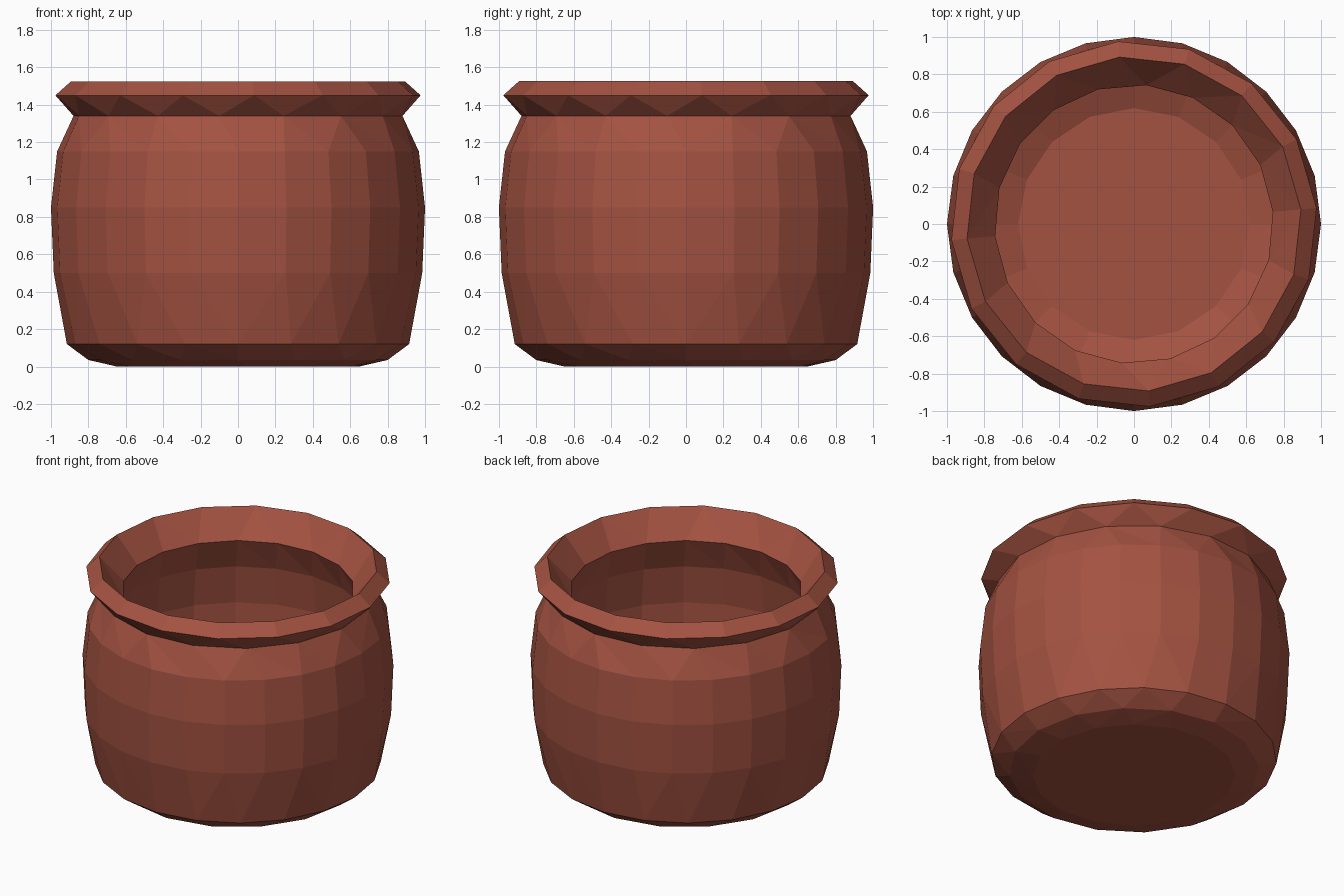
import bpy, bmesh, math

if "Cube" in bpy.data.objects:
    bpy.data.objects.remove(bpy.data.objects["Cube"])

clay = bpy.data.materials.new("terracotta clay")
clay.diffuse_color = (0.37, 0.085, 0.053, 1.0)
clay.use_nodes = True
clay.node_tree.nodes["Principled BSDF"].inputs["Base Color"].default_value = clay.diffuse_color

# Lathe profile: (radius, height, sides, phase in degrees), from under the base,
# up the outside, over the flared lip and down the inside to the floor
RINGS = [
    (0.65, 0.00, 16, 5.0),     # base
    (0.80, 0.035, 16, 0.0),
    (0.915, 0.12, 20, 0.0),
    (0.985, 0.50, 24, 0.0),    # belly
    (1.00, 0.85, 24, 0.0),
    (0.967, 1.15, 24, 0.0),
    (0.885, 1.34, 16, 16.0),   # neck crease
    (0.98, 1.45, 16, 5.0),     # lip outer edge
    (0.896, 1.525, 16, 5.0),   # lip crest
    (0.745, 1.345, 18, 5.0),   # mouth
    (0.835, 1.12, 20, 0.0),    # inside wall
    (0.87, 0.85, 20, 0.0),
    (0.855, 0.50, 20, 0.0),
    (0.79, 0.20, 16, 0.0),
    (0.62, 0.13, 16, 0.0),     # floor
]


def bridge(bm, a, b, pa, pb):
    """Join two rings of any side count, using quads where they line up."""
    na, nb = len(a), len(b)
    ang_a = lambda i: pa + 360.0 * i / na
    ang_b = lambda j: pb + 360.0 * j / nb
    i = j = 0
    while i < na or j < nb:
        mid_a, mid_b = ang_a(i + 1), ang_b(j + 1)
        va, vb = a[i % na], b[j % nb]
        if i < na and j < nb and abs(mid_a - mid_b) < 0.01 and abs(ang_a(i) - ang_b(j)) < 0.01:
            bm.faces.new((va, a[(i + 1) % na], b[(j + 1) % nb], vb))
            i += 1
            j += 1
        elif j >= nb or (i < na and mid_a <= mid_b):
            bm.faces.new((va, a[(i + 1) % na], vb))
            i += 1
        else:
            bm.faces.new((va, b[(j + 1) % nb], vb))
            j += 1


bm = bmesh.new()
rings = []
for r, z, n, phase in RINGS:
    rings.append([bm.verts.new((r * math.cos(math.radians(phase) + math.tau * k / n),
                                r * math.sin(math.radians(phase) + math.tau * k / n), z))
                  for k in range(n)])
for k in range(len(rings) - 1):
    bridge(bm, rings[k], rings[k + 1], RINGS[k][3], RINGS[k + 1][3])
bm.faces.new(list(reversed(rings[0])))   # underside
bm.faces.new(rings[-1])                  # inside floor
bmesh.ops.recalc_face_normals(bm, faces=bm.faces[:])

# Clay pot object, flat shaded
mesh = bpy.data.meshes.new("clay_pot")
bm.to_mesh(mesh)
bm.free()
mesh.materials.append(clay)
pot = bpy.data.objects.new("clay_pot", mesh)
bpy.context.collection.objects.link(pot)
